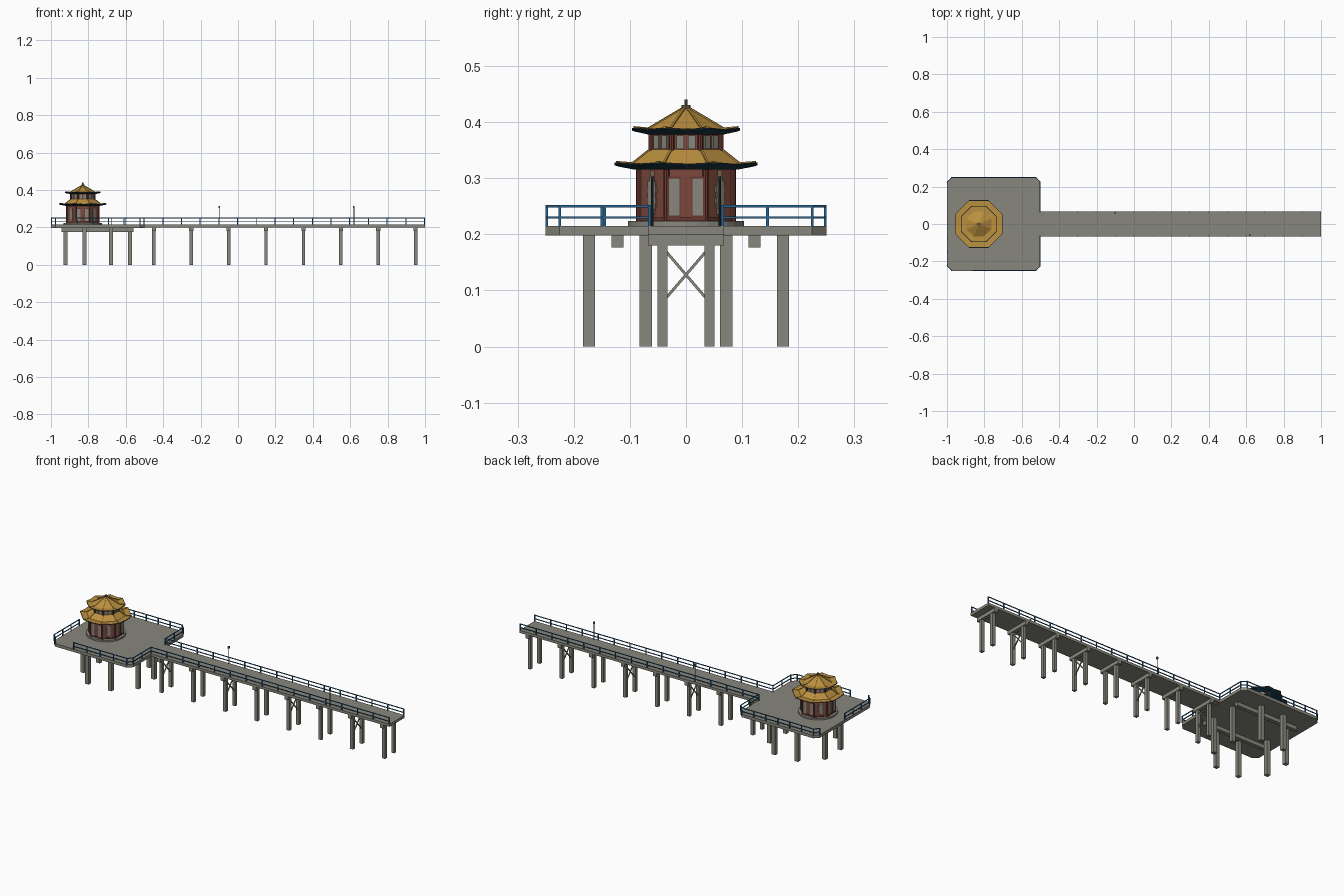
import bpy, bmesh, math
from mathutils import Matrix, Vector

cube = bpy.data.objects.get("Cube")
if cube:
    bpy.data.objects.remove(cube)


def material(name, *rgb):
    m = bpy.data.materials.new(name)
    m.use_nodes = True
    m.diffuse_color = (*rgb, 1)
    m.node_tree.nodes["Principled BSDF"].inputs["Base Color"].default_value = (*rgb, 1)
    return m


CONCRETE = material("concrete_grey", 0.25, 0.245, 0.205)
RED = material("brick_red", 0.2, 0.065, 0.045)
DARK_RED = material("column_red", 0.14, 0.04, 0.03)
GOLD = material("roof_gold", 0.5, 0.28, 0.05)
TEAL = material("eave_teal", 0.012, 0.045, 0.065)
BLUE = material("rail_blue", 0.02, 0.13, 0.29)
BRONZE = material("finial_bronze", 0.16, 0.13, 0.07)
BLACK = material("lamp_black", 0.03, 0.03, 0.03)

CX = -0.83                      # pavilion centre
STEP = math.pi / 4
DECK = 0.215


def finish(bm, name, mat):
    bmesh.ops.recalc_face_normals(bm, faces=bm.faces)
    mesh = bpy.data.meshes.new(name)
    bm.to_mesh(mesh)
    bm.free()
    mesh.materials.append(mat)
    obj = bpy.data.objects.new(name, mesh)
    bpy.context.collection.objects.link(obj)
    return obj


def box(bm, centre, size, turn=0):
    m = (Matrix.Translation(centre) @ Matrix.Rotation(turn, 4, 'Z')
         @ Matrix.Diagonal((*size, 1)))
    bmesh.ops.create_cube(bm, size=1, matrix=m)


def bar(bm, p, q, w, h):
    p, q = Vector(p), Vector(q)
    m = (Matrix.Translation((p + q) / 2) @ (q - p).to_track_quat('X', 'Z').to_matrix().to_4x4()
         @ Matrix.Diagonal(((q - p).length, w, h, 1)))
    bmesh.ops.create_cube(bm, size=1, matrix=m)


def cylinder(bm, x, y, z0, z1, r, sides=8):
    bmesh.ops.create_cone(bm, cap_ends=True, segments=sides, radius1=r, radius2=r,
                          depth=z1 - z0, matrix=Matrix.Translation((x, y, (z0 + z1) / 2)))


def prism(bm, outline, z0, z1):
    face = bm.faces.new([bm.verts.new((x, y, z0)) for x, y in outline])
    top = bmesh.ops.extrude_face_region(bm, geom=[face])
    bmesh.ops.translate(bm, vec=(0, 0, z1 - z0),
                        verts=[v for v in top["geom"] if isinstance(v, bmesh.types.BMVert)])


def corner(apothem, z, k):
    r, a = apothem / math.cos(STEP / 2), (k + 0.5) * STEP
    return CX + r * math.cos(a), r * math.sin(a), z


def on_face(k, apothem, t, z):
    c, s = math.cos(k * STEP), math.sin(k * STEP)
    return CX + apothem * c - t * s, apothem * s + t * c, z


def octagon_loft(bm, rings):
    """Rings of (apothem, height, corner lift), with a vertex at each corner and mid-side."""
    loops = []
    for a, z, lift in rings:
        pts = []
        for k in range(8):
            pts += [on_face(k, a, 0, z), corner(a, z + lift, k)]
        loops.append([bm.verts.new(p) for p in pts])
    for lo, hi in zip(loops, loops[1:]):
        for i in range(16):
            j = (i + 1) % 16
            bm.faces.new((lo[i], lo[j], hi[j], hi[i]))
    bm.faces.new(loops[0])
    bm.faces.new(loops[-1])


# Decks
bm = bmesh.new()
c = 0.025
outline = []
for sx, sy in ((1, 1), (-1, 1), (-1, -1), (1, -1)):
    ends = [(-0.75 + sx * 0.25, sy * (0.25 - c)), (-0.75 + sx * (0.25 - c), sy * 0.25)]
    outline += ends if sx == sy else ends[::-1]
prism(bm, outline, 0.198, DECK)
finish(bm, "platform_deck", CONCRETE)

bm = bmesh.new()
box(bm, (0.249, 0, 0.2075), (1.502, 0.136, 0.015))
finish(bm, "walkway_deck", CONCRETE)

# Platform supports: ring of eight piles and two long beams
bm = bmesh.new()
for k in range(8):
    a = (k + 0.5) * STEP
    box(bm, (-0.75 + 0.187 * math.cos(a), 0.187 * math.sin(a), 0.099), (0.022, 0.022, 0.198))
finish(bm, "platform_piles", CONCRETE)
bm = bmesh.new()
for s in (-1, 1):
    box(bm, (-0.752, s * 0.122, 0.188), (0.385, 0.022, 0.022))
finish(bm, "platform_beams", CONCRETE)

# Walkway supports: paired piles with a cap, braced at every other pair
piles, caps, braces = bmesh.new(), bmesh.new(), bmesh.new()
for i in range(8):
    x = -0.45 + 0.2 * i
    box(caps, (x, 0, 0.191), (0.022, 0.136, 0.022))
    for s in (-1, 1):
        box(piles, (x, s * 0.042, 0.09), (0.018, 0.018, 0.18))
        if i % 2 == 0:
            bar(braces, (x, -s * 0.036, 0.086), (x, s * 0.036, 0.17), 0.005, 0.005)
finish(piles, "walkway_piles", CONCRETE)
finish(caps, "walkway_caps", CONCRETE)
finish(braces, "walkway_braces", CONCRETE)


# Railings
def railing(name, path, spacing):
    bm = bmesh.new()
    for i, (p, q) in enumerate(zip(path, path[1:])):
        p, q = Vector((*p, 0)), Vector((*q, 0))
        n = max(1, round((q - p).length / spacing))
        for j in range(n + 1):
            if j or not i:
                x, y, _ = p.lerp(q, j / n)
                box(bm, (x, y, 0.233), (0.005, 0.005, 0.038))
        for z in (0.25, 0.23):
            bar(bm, (*p.xy, z), (*q.xy, z), 0.004, 0.004)
    finish(bm, name, BLUE)


E, I, W = 0.248, 0.225, 0.065
railing("platform_rail_back", [(-0.502, W), (-0.502, I), (-0.525, E), (-0.975, E), (-0.998, I)], 0.08)
railing("platform_rail_front", [(-0.502, -W), (-0.502, -I), (-0.525, -E), (-0.86, -E)], 0.08)
railing("platform_rail_end", [(-0.975, -E), (-0.998, -I), (-0.998, 0)], 0.08)
for s, side in ((-1, "front"), (1, "back")):
    railing("walkway_rail_" + side, [(-0.502, s * W), (0.997, s * W)], 0.1)

# Lamp posts
bm, heads = bmesh.new(), bmesh.new()
for x, y in ((-0.1, 0.06), (0.62, -0.06)):
    cylinder(bm, x, y, DECK, 0.305, 0.002)
    box(heads, (x, y, 0.309), (0.008, 0.008, 0.012))
finish(bm, "lamp_posts", BLACK)
finish(heads, "lamp_heads", BRONZE)

# Pavilion plinth and walls
bm = bmesh.new()
cylinder(bm, CX, 0, DECK, 0.224, 0.103, 32)
finish(bm, "pavilion_plinth", CONCRETE)
for name, a, z0, z1 in (("lower", 0.084, 0.224, 0.32), ("upper", 0.062, 0.335, 0.384)):
    bm = bmesh.new()
    octagon_loft(bm, [(a, z0, 0), (a, z1, 0)])
    finish(bm, name + "_walls", RED)
    bm = bmesh.new()
    for k in range(8):
        x, y, _ = corner(a, 0, k)
        cylinder(bm, x, y, z0, z1, 0.005)
    finish(bm, name + "_columns", DARK_RED)

# Windows: paired doors on four sides, stepped lattices between, small pairs above
panes, frames = bmesh.new(), bmesh.new()
for k in range(8):
    turn = k * STEP
    if k % 2 == 0:
        for s in (-1, 1):
            box(panes, on_face(k, 0.085, s * 0.021, 0.267), (0.005, 0.019, 0.066), turn)
            box(frames, on_face(k, 0.085, s * 0.021, 0.267), (0.003, 0.023, 0.072), turn)
    else:
        for j, w in enumerate((0.012, 0.018, 0.022, 0.018, 0.022, 0.018, 0.01)):
            box(panes, on_face(k, 0.085, 0, 0.24 + j * 0.01), (0.005, w, 0.01), turn)
    for s in (-1, 1):
        box(panes, on_face(k, 0.063, s * 0.01, 0.364), (0.005, 0.013, 0.024), turn)
    box(frames, on_face(k, 0.085, 0, 0.228), (0.005, 0.066, 0.006), turn)
finish(panes, "window_panes", CONCRETE)
finish(frames, "window_frames", DARK_RED)

# Roofs: teal eaves turned up at the corners, gold tiles and hip ridges
for name, e, z, inner, top, ztop in (("lower", 0.127, 0.318, 0.095, 0.064, 0.351),
                                     ("upper", 0.096, 0.38, 0.067, 0.007, 0.424)):
    bm = bmesh.new()
    octagon_loft(bm, [(inner, z - 0.002, 0), (e - 0.006, z + 0.003, 0.002),
                      (e, z + 0.005, 0.003), (e, z + 0.007, 0.003),
                      (inner, z + 0.007, 0)])
    finish(bm, name + "_eave", TEAL)
    rings = [(e - 0.003, z + 0.0065, 0.003), (e - 0.003, z + 0.0078, 0.003),
             (inner, z + 0.0085, 0), (top, ztop, 0)]
    bm = bmesh.new()
    octagon_loft(bm, rings)
    finish(bm, name + "_roof_tiles", GOLD)
    bm = bmesh.new()
    for k in range(8):
        for (a0, h0, l0), (a1, h1, l1) in zip(rings[1:], rings[2:]):
            bar(bm, corner(a0, h0 + l0, k), corner(a1, h1 + l1, k), 0.004, 0.004)
    finish(bm, name + "_roof_ridges", GOLD)

# Finial
bm = bmesh.new()
cylinder(bm, CX, 0, 0.42, 0.431, 0.008)
cylinder(bm, CX, 0, 0.43, 0.44, 0.003)
finish(bm, "roof_finial", BRONZE)
